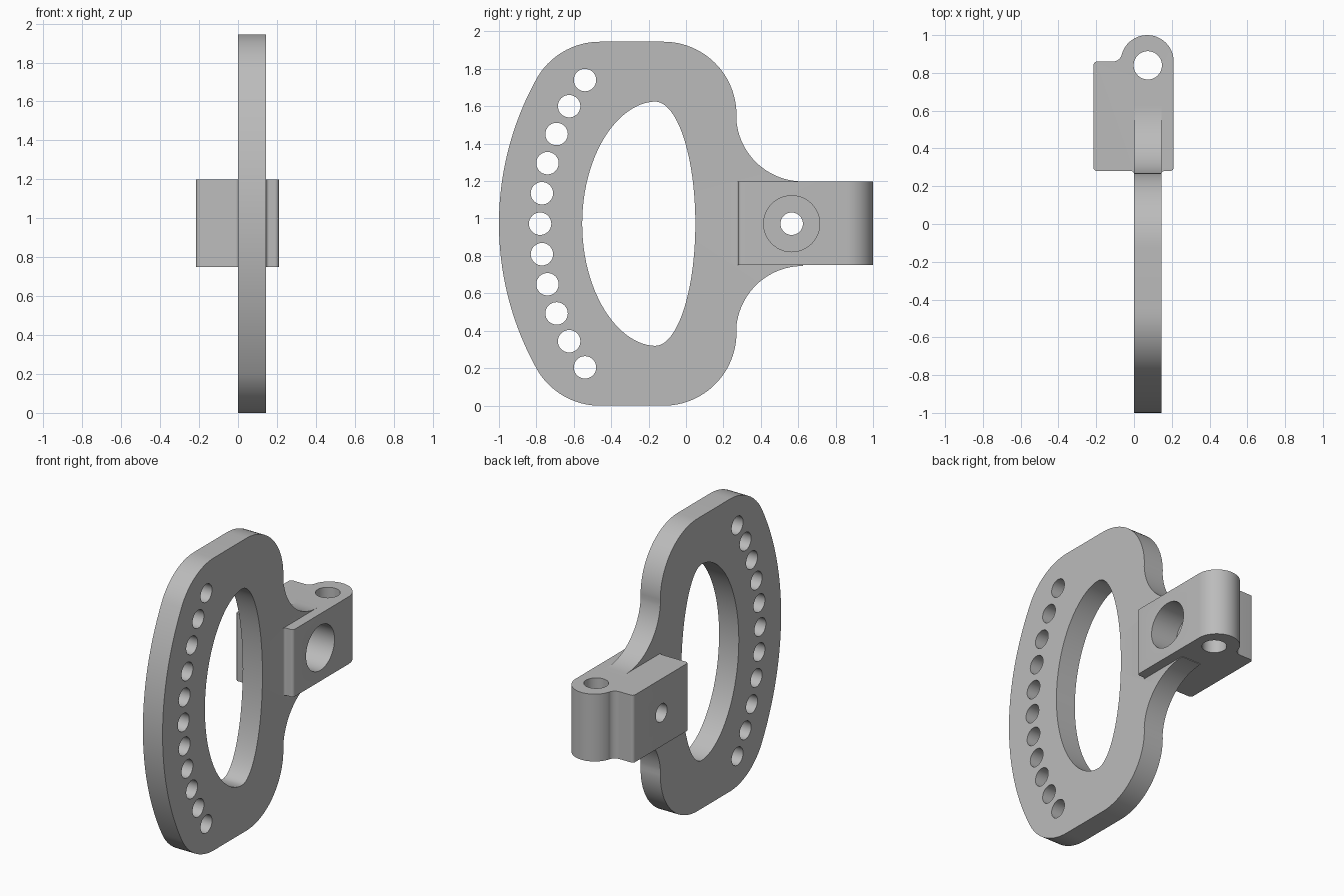
import bpy, bmesh
from math import sin, cos, pi, radians
from mathutils import Matrix, Vector

if "Cube" in bpy.data.objects:
    bpy.data.objects.remove(bpy.data.objects["Cube"])

MID = 0.972          # height of the mirror plane
grey = bpy.data.materials.new("plain grey")
grey.use_nodes = True
grey.diffuse_color = (0.5, 0.5, 0.5, 1)
grey.node_tree.nodes["Principled BSDF"].inputs["Base Color"].default_value = (0.5, 0.5, 0.5, 1)


def arc(cx, cy, r, a0, a1, n=16):
    """Points on a circular arc, angles in degrees."""
    angles = [radians(a0 + (a1 - a0) * i / n) for i in range(n + 1)]
    return [(cx + r * cos(a), cy + r * sin(a)) for a in angles]


def prism(name, points, axis, lo, hi):
    """Extrude a closed profile along x (points are y,z) or z (points are x,y)."""
    bm = bmesh.new()
    place = (lambda p: (lo, *p)) if axis == "x" else (lambda p: (*p, lo))
    face = bm.faces.new([bm.verts.new(place(p)) for p in points])
    ext = bmesh.ops.extrude_face_region(bm, geom=[face])
    shift = Vector((hi - lo, 0, 0)) if axis == "x" else Vector((0, 0, hi - lo))
    bmesh.ops.translate(bm, vec=shift,
                        verts=[g for g in ext["geom"] if isinstance(g, bmesh.types.BMVert)])
    bmesh.ops.recalc_face_normals(bm, faces=bm.faces)
    mesh = bpy.data.meshes.new(name)
    bm.to_mesh(mesh)
    bm.free()
    mesh.materials.append(grey)
    obj = bpy.data.objects.new(name, mesh)
    bpy.context.collection.objects.link(obj)
    return obj


def combine(target, tool, operation):
    """Apply a boolean and discard the tool object."""
    mod = target.modifiers.new(operation, "BOOLEAN")
    mod.operation, mod.object, mod.solver = operation, tool, "EXACT"
    bpy.context.view_layer.objects.active = target
    bpy.ops.object.modifier_apply(modifier=mod.name)
    bpy.data.objects.remove(tool)


def circle(cx, cy, r, n=40):
    return arc(cx, cy, r, 0, 360, n)[:-1]


# Plate outline: upper half, then mirrored about the middle height
upper = (arc(0.594, MID, 1.594, 180, 151, 20)
         + arc(-0.46, 1.555, 0.39, 151, 90)[1:]
         + arc(-0.12, 1.555, 0.39, 90, 0, 24)
         + arc(0.625, 1.555, 0.357, 180, 270, 24)[1:])
lower = [(y, 2 * MID - z) for y, z in reversed(upper[1:])]
bracket = prism("slotted_plate_bracket", upper + lower, "x", 0, 0.145)

# Egg-shaped window
window = []
for i in range(96):
    a = 2 * pi * i / 96
    c, s = cos(a), sin(a)
    width, power = (0.215, 1.0) if c > 0 else (0.39, 1.06)
    window.append((-0.165 + width * abs(c) ** power * (1 if c > 0 else -1), MID + 0.653 * s))
combine(bracket, prism("window_cutter", window, "x", -0.1, 0.3), "DIFFERENCE")

# Curved row of adjustment holes
for i in range(-5, 6):
    a = radians(6.94 * i)
    hole = circle(0.569 - 1.349 * cos(a), MID + 1.349 * sin(a), 0.06, 32)
    combine(bracket, prism("row_hole_cutter", hole, "x", -0.1, 0.3), "DIFFERENCE")

# Hinge block with rounded lug, edge rounds and small fillets against the plate
block = (arc(0.07, 0.86, 0.14, 0, 164.5, 32)
         + arc(-0.113, 0.91, 0.05, -15.5, -90, 10)
         + arc(-0.195, 0.84, 0.02, 90, 180, 6)
         + arc(-0.195, 0.30, 0.02, 180, 270, 6)
         + arc(-0.015, 0.265, 0.015, 90, 0, 6)
         + arc(0.16, 0.265, 0.015, 180, 90, 6)
         + arc(0.19, 0.30, 0.02, 270, 360, 6))
combine(bracket, prism("hinge_block", block, "z", 0.75, 1.198), "UNION")

# Hinge pin hole, bolt hole and its counterbore
combine(bracket, prism("pin_cutter", circle(0.073, 0.84, 0.075), "z", 0.5, 1.5), "DIFFERENCE")
combine(bracket, prism("bolt_cutter", circle(0.565, MID, 0.06), "x", -0.4, 0.4), "DIFFERENCE")
combine(bracket, prism("bore_cutter", circle(0.565, MID, 0.15, 48), "x", 0.02, 0.4), "DIFFERENCE")

bpy.ops.object.select_all(action="DESELECT")
bracket.select_set(True)
bpy.context.view_layer.objects.active = bracket
bpy.ops.object.shade_smooth_by_angle(angle=radians(30))
